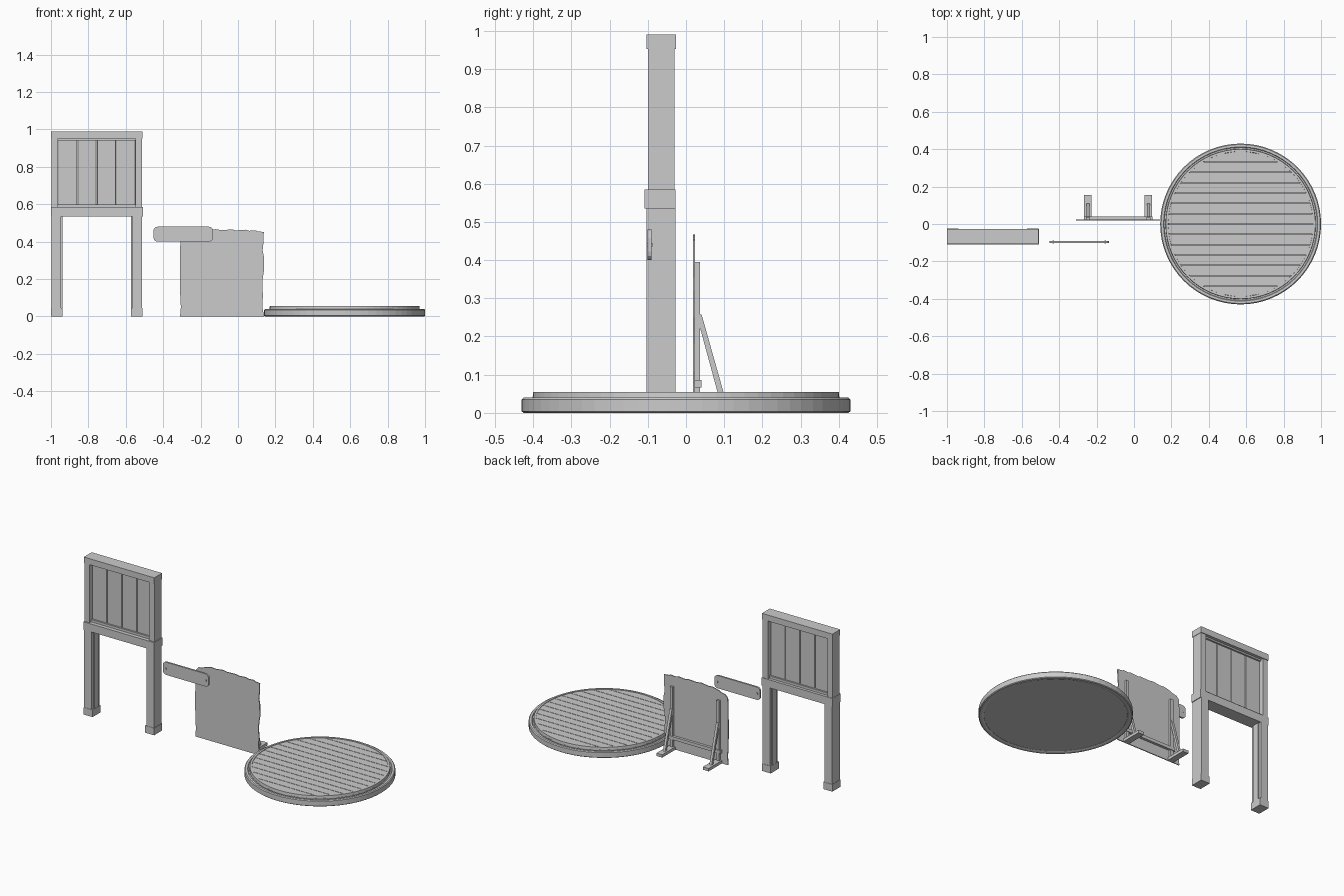
import bpy, bmesh, math, random
from mathutils import Vector

random.seed(4)
if "Cube" in bpy.data.objects:
    bpy.data.objects.remove(bpy.data.objects["Cube"])

grey = bpy.data.materials.new("plain_grey")
grey.use_nodes = True
COLOUR = (0.6, 0.6, 0.6, 1)
grey.diffuse_color = COLOUR
grey.node_tree.nodes["Principled BSDF"].inputs["Base Color"].default_value = COLOUR


def finish(name, bm):
    bmesh.ops.recalc_face_normals(bm, faces=bm.faces)
    mesh = bpy.data.meshes.new(name)
    bm.to_mesh(mesh)
    bm.free()
    mesh.materials.append(grey)
    ob = bpy.data.objects.new(name, mesh)
    bpy.context.collection.objects.link(ob)
    return ob


def box(name, x, y, z, bevel=0.0):
    """Box from (min, max) pairs."""
    bm = bmesh.new()
    bmesh.ops.create_cube(bm, size=1)
    for v in bm.verts:
        v.co = [(a + b) / 2 + c * (b - a) for (a, b), c in zip((x, y, z), v.co)]
    if bevel:
        bmesh.ops.bevel(bm, geom=bm.edges[:], offset=bevel, segments=1, affect='EDGES')
    return finish(name, bm)


def prism(name, points, direction):
    """Flat outline pushed along a direction."""
    bm = bmesh.new()
    face = bm.faces.new([bm.verts.new(p) for p in points])
    new = bmesh.ops.extrude_face_region(bm, geom=[face])["geom"]
    moved = [v for v in new if isinstance(v, bmesh.types.BMVert)]
    bmesh.ops.translate(bm, vec=Vector(direction), verts=moved)
    return finish(name, bm)


def lathe(name, profile, centre_x, sides=64):
    """Closed (radius, z) profile turned around a vertical axis."""
    bm = bmesh.new()
    rings = []
    for r, z in profile:
        rings.append([bm.verts.new((centre_x + r * math.cos(math.tau * i / sides),
                                    r * math.sin(math.tau * i / sides), z))
                      for i in range(sides)])
    for a, b in zip(rings, rings[1:] + rings[:1]):
        for i in range(sides):
            j = (i + 1) % sides
            bm.faces.new((a[i], a[j], b[j], b[i]))
    return finish(name, bm)


# Sign: posts, legs and feet, mirrored about the sign centre
SIGN_X = -0.755
for side, tag in ((-1, "right"), (1, "left")):
    def span(outer, inner):
        return sorted((SIGN_X + side * outer, SIGN_X + side * inner))
    box(f"sign_post_{tag}", span(0.243, 0.207), (-0.1, -0.03), (0.58, 0.955))
    box(f"sign_leg_{tag}", span(0.243, 0.191), (-0.103, -0.027), (0.04, 0.54))
    box(f"sign_leg_inner_strip_{tag}", span(0.2, 0.184), (-0.086, -0.044), (0.04, 0.54))
    box(f"sign_foot_{tag}", span(0.245, 0.183), (-0.105, -0.025), (0, 0.045))

# Sign: rails, lip and planks
box("sign_top_rail", (-1, -0.51), (-0.104, -0.026), (0.952, 0.99))
box("sign_middle_rail", (-1, -0.508), (-0.109, -0.027), (0.535, 0.585))
box("sign_lip_top", (-0.965, -0.545), (-0.085, -0.045), (0.942, 0.955))
box("sign_lip_bottom", (-0.965, -0.545), (-0.085, -0.045), (0.58, 0.6))
for i in range(4):
    x0 = -0.962 + i * 0.1035
    box(f"sign_plank_{i + 1}", (x0 + 0.001, x0 + 0.1025), (-0.074, -0.056), (0.585, 0.95), 0.002)

# Loose name board with clipped corners and a bolt at each end
X0, X1, Z0, Z1 = -0.452, -0.134, 0.4, 0.48
outline = []
for cx, cz, start in ((X1, Z1, 0), (X0, Z1, 1), (X0, Z0, 2), (X1, Z0, 3)):
    sx, sz = (-1 if cx == X1 else 1), (-1 if cz == Z1 else 1)
    for k in range(4):
        a = math.pi / 2 * (start + k / 3)
        outline.append((cx + sx * 0.022 + 0.022 * math.cos(a), -0.101,
                        cz + sz * 0.022 + 0.022 * math.sin(a)))
prism("name_board", outline, (0, 0.011, 0))
for x in (X0 + 0.02, X1 - 0.02):
    box("name_board_bolt", (x - 0.005, x + 0.005), (-0.103, -0.088), (0.435, 0.445))

# Standing panel with worn edges
top = [(0.138, 0.452), (0.105, 0.455), (0.095, 0.461), (0.06, 0.458), (0.04, 0.464),
       (-0.01, 0.46), (-0.03, 0.465), (-0.09, 0.462), (-0.12, 0.467), (-0.17, 0.46),
       (-0.2, 0.463), (-0.245, 0.452), (-0.26, 0.444), (-0.29, 0.438), (-0.306, 0.42)]
right_edge = [(0.135 + random.uniform(-0.006, 0.006), 0.04 + 0.035 * i) for i in range(11)]
left_edge = [(-0.308 + random.uniform(-0.003, 0.003), 0.37 - 0.08 * i) for i in range(5)]
worn = [(-0.31, 0), (0.14, 0)] + right_edge + top + left_edge
prism("standing_panel", [(x, 0.018, z) for x, z in worn], (0, 0.006, 0))

# Panel support: uprights, feet, diagonal braces and a cross bar
for x, tag in ((-0.246, "right"), (0.077, "left")):
    box(f"support_upright_{tag}", (x - 0.01, x + 0.01), (0.023, 0.037), (0.015, 0.395))
    box(f"support_foot_{tag}", (x - 0.02, x + 0.02), (0.024, 0.155), (0, 0.018))
    brace = [(0.037, 0.257), (0.037, 0.222), (0.094, 0.012), (0.11, 0.012), (0.041, 0.257)]
    prism(f"support_brace_{tag}", [(x - 0.008, y, z) for y, z in brace], (0.016, 0, 0))
box("support_cross_bar", (-0.266, 0.099), (0.024, 0.04), (0.066, 0.086))

# Round platform: stepped rim, underside and deck planks
DISC_X, DECK_R = 0.57, 0.388
lathe("platform_rim", [(0.4, 0.004), (0.41, 0), (0.425, 0), (0.43, 0.004), (0.43, 0.035),
                       (0.425, 0.04), (0.412, 0.04), (0.409, 0.035), (0.402, 0.035),
                       (0.4, 0.055), (0.388, 0.055), (0.386, 0.03)], DISC_X)
bm = bmesh.new()
bmesh.ops.create_cone(bm, cap_ends=True, segments=64, radius1=0.402, radius2=0.402, depth=0.035)
bmesh.ops.translate(bm, vec=(DISC_X, 0, 0.0225), verts=bm.verts)
finish("platform_base", bm)
PLANKS = 14
width = 2 * DECK_R / PLANKS
for i in range(PLANKS):
    lo = -DECK_R + i * width + 0.0015
    ys = [lo + (width - 0.003) * k / 4 for k in range(5)]
    half = [(math.sqrt(DECK_R ** 2 - y * y), y) for y in ys]
    ring = half + [(-x, y) for x, y in reversed(half)]
    prism(f"deck_plank_{i + 1}", [(DISC_X + x, y, 0.036) for x, y in ring], (0, 0, 0.016))
